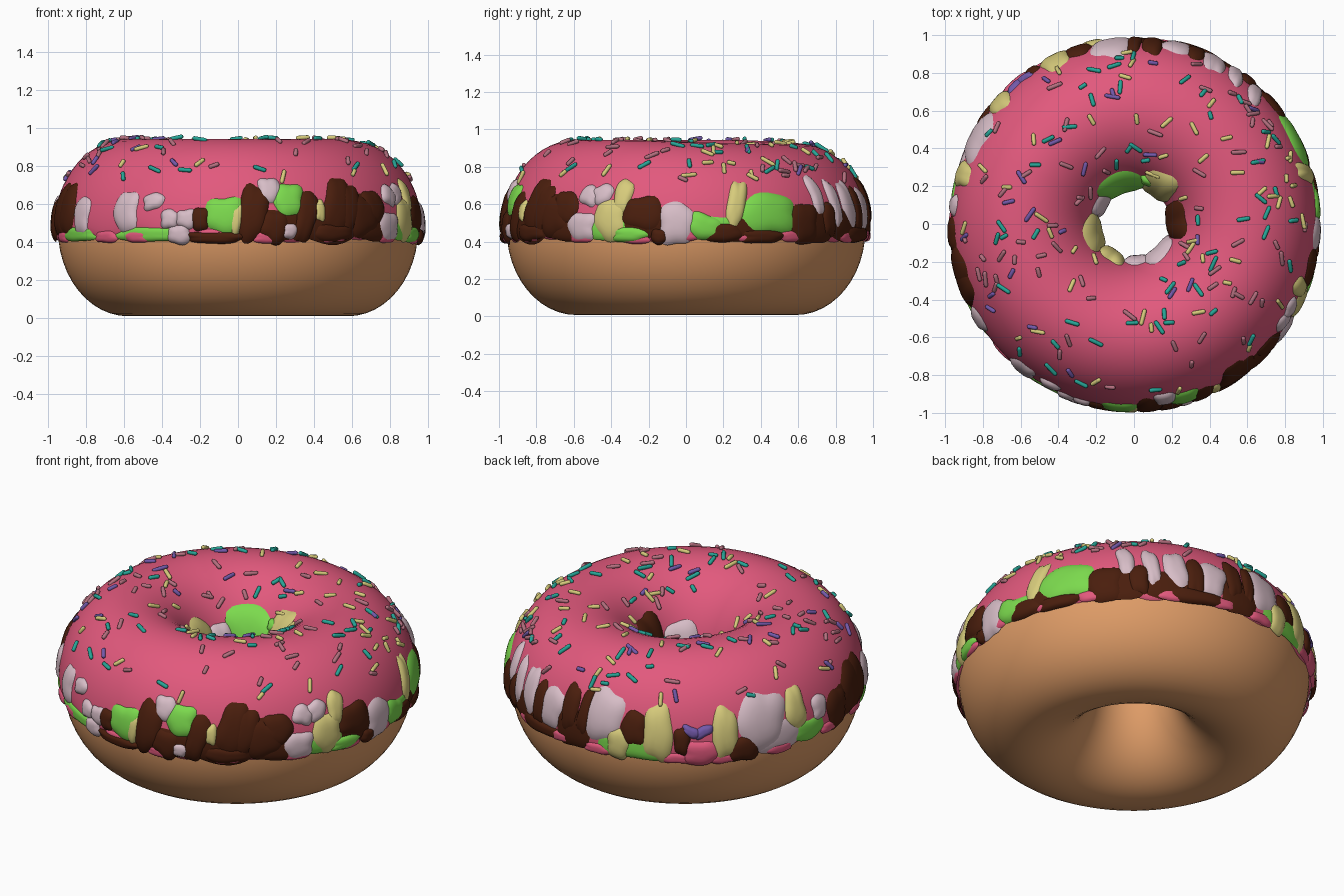
import bpy, bmesh, math, random
from math import sin, cos, pi, radians, asin
from mathutils import Vector, Matrix

if "Cube" in bpy.data.objects:
    bpy.data.objects.remove(bpy.data.objects["Cube"])

random.seed(11)
COL = {
    "dough": (.73, .33, .135), "pink": (.76, .10, .205), "brown": (.068, .013, .004),
    "blush": (.68, .51, .57), "green": (.2, .70, .075), "yellow": (.68, .6, .2),
    "teal": (.02, .38, .31), "mauve": (.45, .16, .21), "purple": (.17, .1, .40),
}
MAT = {}
for n, c in COL.items():
    MAT[n] = bpy.data.materials.new(n)
    MAT[n].diffuse_color = (*c, 1)

RC, A, B, ZC = .58, .37, .46, .468   # ring radius, half width, half height, centre height


def surf(th, ph, off=0.0):
    """Point on the ring surface, pushed out along its normal; the top sags a little at the back right."""
    n = Vector((cos(ph) / A, sin(ph) / B)).normalized()
    r = RC + A * cos(ph) + n.x * off
    sag = max(0, sin(ph)) ** 2 * (.004 + .022 * max(0, cos(th - radians(60))))
    return Vector((r * cos(th), r * sin(th) * 1.01, ZC + B * sin(ph) + n.y * off - sag))


def finish(bm, name, col):
    bmesh.ops.recalc_face_normals(bm, faces=bm.faces)
    me = bpy.data.meshes.new(name)
    bm.to_mesh(me)
    bm.free()
    me.materials.append(MAT[col])
    for p in me.polygons:
        p.use_smooth = True
    ob = bpy.data.objects.new(name, me)
    bpy.context.collection.objects.link(ob)
    return ob


def ring_grid(name, col, nt, nph, fn, closed):
    bm = bmesh.new()
    g = [[bm.verts.new(fn(2 * pi * i / nt, j)) for j in range(nph)] for i in range(nt)]
    for i in range(nt):
        for j in range(nph if closed else nph - 1):
            k, l = (i + 1) % nt, (j + 1) % nph
            bm.faces.new((g[i][j], g[k][j], g[k][l], g[i][l]))
    return finish(bm, name, col)


# Dough ring
ring_grid("dough_ring", "dough", 96, 48, lambda t, j: surf(t, 2 * pi * j / 48), True)


# Pink icing shell with a wavy lower edge
def icing(t, j):
    s = (1 - cos(pi * j / 44)) / 2
    p0 = radians(-7 + 1.8 * sin(11 * t) + 1.4 * sin(17 * t + 1))
    p1 = radians(184 + 4 * sin(5 * t + 2))
    return surf(t, p0 + (p1 - p0) * s, -.012 + .032 * (1 - abs(2 * s - 1) ** 40))


ring_grid("pink_icing", "pink", 160, 45, icing, False)

# Coloured icing drips: thin domed patches wrapped on the ring
drips = {c: bmesh.new() for c in ("brown", "blush", "green", "yellow", "purple", "pink")}


def patch(col, deg, z, w, h, tilt=0, inner=False, thick=.026):
    bm = drips[col]
    th0, ph0 = radians(deg), asin((z - ZC) / B)
    if inner:
        ph0 = pi - ph0
    R = RC + A * cos(ph0)
    ct, st = cos(radians(tilt)), sin(radians(tilt))
    w, seg, rings = w * 1.15, 28, 6
    wob, wob2 = random.uniform(0, 6), random.uniform(0, 6)

    def pt(f, a):
        e = (abs(cos(a)) ** 3 + abs(sin(a)) ** 3) ** (-1 / 3)
        e *= f * (1 + .06 * sin(3 * a + wob) + .05 * sin(5 * a + wob2))
        u, v = w / 2 * e * cos(a), h / 2 * e * sin(a)
        u, v = u * ct + v * st, -u * st + v * ct
        ph = ph0 + (-v if inner else v) / .44
        return surf(th0 + u / R, ph, .014 + thick * (1 - f ** 4))
    c = bm.verts.new(pt(0, 0))
    prev = None
    for k in range(1, rings + 1):
        f = sin(k / rings * pi / 2)
        cur = [bm.verts.new(pt(f, 2 * pi * i / seg)) for i in range(seg)]
        for i in range(seg):
            n = (i + 1) % seg
            bm.faces.new((c, cur[i], cur[n]) if prev is None else (prev[i], cur[i], cur[n], prev[n]))
        prev = cur


# Thin under-layers that fill the gaps between drips: colour, angle, z, width, height
for c, d, z, w, h in (
        ("brown", 283, .49, .30, .16), ("brown", 300, .50, .34, .20), ("brown", 315, .54, .20, .24),
        ("brown", 321, .47, .30, .12), ("green", 335, .47, .26, .12), ("brown", 346, .52, .26, .18),
        ("green", 8, .48, .30, .12), ("brown", 18, .47, .22, .14), ("brown", 44, .50, .30, .20),
        ("brown", 62, .49, .28, .18), ("brown", 86, .52, .24, .22), ("green", 108, .48, .40, .14),
        ("blush", 157, .50, .26, .18), ("green", 169, .48, .20, .12), ("brown", 188, .53, .24, .20),
        ("green", 208, .44, .30, .07), ("green", 242, .44, .40, .07)):
    patch(c, d, z, w, h, 0, False, .014)

# Front drips: colour, x, z, width, height, tilt
for c, x, z, w, h, t in (
        ("brown", -.90, .57, .18, .28, 0), ("blush", -.82, .54, .13, .20, 0),
        ("blush", -.59, .56, .14, .21, 0), ("blush", -.45, .61, .11, .09, -15),
        ("blush", -.36, .52, .09, .10, 0), ("blush", -.31, .44, .11, .10, 0), ("blush", -.27, .52, .10, .10, 0),
        ("brown", -.20, .52, .09, .12, 0), ("brown", -.12, .425, .26, .06, 0), ("green", -.07, .54, .19, .19, 0),
        ("yellow", -.01, .52, .06, .17, 8), ("brown", .08, .56, .14, .30, 10), ("brown", .19, .48, .14, .16, 20),
        ("blush", .17, .67, .11, .14, 0), ("green", .27, .62, .15, .18, 0), ("blush", .27, .46, .08, .08, 0),
        ("brown", .36, .54, .11, .27, 16), ("yellow", .43, .56, .06, .12, 0),
        ("brown", .53, .59, .15, .31, 14), ("brown", .66, .54, .20, .21, 0), ("brown", .50, .45, .22, .09, 0)):
    patch(c, 270 + math.degrees(asin(x / .96)), z, w, h, t)

# Right side drips: colour, y, z, width, height, tilt
for c, y, z, w, h, t in (
        ("brown", -.76, .58, .13, .27, 12), ("brown", -.64, .58, .15, .18, 0),
        ("blush", -.55, .48, .16, .15, 0), ("blush", -.52, .64, .11, .11, 30), ("blush", -.45, .65, .11, .11, -30),
        ("yellow", -.40, .52, .16, .22, 0), ("yellow", -.34, .64, .09, .20, 8), ("green", -.30, .44, .18, .08, 0),
        ("brown", -.23, .55, .20, .18, 0), ("blush", -.05, .50, .17, .22, 0), ("brown", -.14, .43, .08, .08, 0),
        ("green", .10, .48, .18, .13, 15), ("brown", .20, .45, .18, .10, 0), ("yellow", .27, .60, .09, .28, 14),
        ("green", .44, .55, .30, .22, 0), ("brown", .40, .43, .22, .07, 0), ("brown", .62, .50, .18, .21, 0),
        ("blush", .70, .65, .08, .25, -10), ("brown", .75, .52, .10, .18, 0), ("blush", .79, .61, .08, .28, -10),
        ("blush", .86, .60, .12, .28, -10)):
    patch(c, math.degrees(asin(y / .96)), z, w, h, t)

# Back and left drips: colour, angle, z, width, height, tilt
for c, d, z, w, h, t in (
        ("brown", 70, .57, .10, .26, 0), ("blush", 76, .58, .15, .24, 10), ("brown", 70, .44, .30, .08, 0),
        ("brown", 84, .62, .10, .28, 0), ("brown", 90, .62, .07, .28, 5), ("blush", 97, .63, .20, .30, 12),
        ("yellow", 103, .49, .12, .18, 0), ("brown", 108, .58, .13, .20, 0),
        ("yellow", 116, .57, .15, .32, 0), ("brown", 124, .53, .08, .16, 0),
        ("purple", 127, .58, .10, .06, 25), ("purple", 131, .58, .10, .06, -25), ("pink", 130, .46, .18, .14, 0),
        ("brown", 144, .46, .16, .14, 0), ("yellow", 138, .56, .13, .30, 0), ("blush", 151, .60, .25, .32, 12),
        ("yellow", 164, .62, .12, .24, 0), ("blush", 174, .58, .10, .14, 0),
        ("brown", 183, .52, .16, .22, 0), ("brown", 194, .57, .20, .28, 0)):
    patch(c, d, z, w, h, t)

# Drips inside the hole
for c, d, z, w, h in (
        ("brown", 5, .62, .18, .34), ("blush", 312, .56, .20, .26), ("blush", 275, .53, .14, .20),
        ("yellow", 235, .57, .14, .24), ("yellow", 192, .62, .19, .30), ("blush", 150, .57, .14, .24),
        ("green", 108, .62, .25, .34), ("yellow", 56, .66, .17, .36), ("green", 72, .70, .08, .08)):
    patch(c, d, z, w, h, 0, True, .034)

# Small pink lobes along the lower edge
for i in range(18):
    patch("pink", i * 20 + random.uniform(-5, 5), random.uniform(.42, .44), .14, .06, 0, False, .016)
for c, bm in drips.items():
    finish(bm, c + "_icing_drips", c)

# Sprinkles: little capsules scattered over the top
sprinkles = {c: bmesh.new() for c in ("teal", "mauve", "yellow", "purple")}


def sprinkle(col, th, ph, ln, r=.0115):
    bm = sprinkles[col]
    p, q = surf(th, ph, .026), surf(th, ph, .126)
    n = (q - p).normalized()
    tan = Vector((-sin(th), cos(th), 0))
    d = Matrix.Rotation(random.uniform(0, pi), 3, n) @ tan
    d = (d + n * random.uniform(-.15, .25)).normalized()
    s = n.cross(d).normalized()
    m = s.cross(d)
    rows = []
    for k, f in ((-.5, .5), (-.43, .9), (-.36, 1), (.36, 1), (.43, .9), (.5, .5)):
        rows.append([bm.verts.new(p + d * ln * k + (s * cos(a * pi / 4) + m * sin(a * pi / 4)) * r * f)
                     for a in range(8)])
    for a, b in zip(rows, rows[1:]):
        for i in range(8):
            bm.faces.new((a[i], a[(i + 1) % 8], b[(i + 1) % 8], b[i]))
    bm.faces.new(rows[0])
    bm.faces.new(rows[-1])


count = 0
while count < 185:
    ph = radians(random.uniform(34, 140))
    if random.random() < (RC + A * cos(ph)) / .95:   # even spread over the area
        col = random.choice(("teal", "mauve", "mauve", "yellow", "purple", "teal", "yellow", "mauve"))
        sprinkle(col, random.uniform(0, 2 * pi), ph, random.uniform(.045, .09))
        count += 1
for c, bm in sprinkles.items():
    finish(bm, c + "_sprinkles", c)

for m in bpy.data.materials:
    if m.users and not m.is_grease_pencil:
        m.use_nodes = True
        m.node_tree.nodes["Principled BSDF"].inputs["Base Color"].default_value = m.diffuse_color
